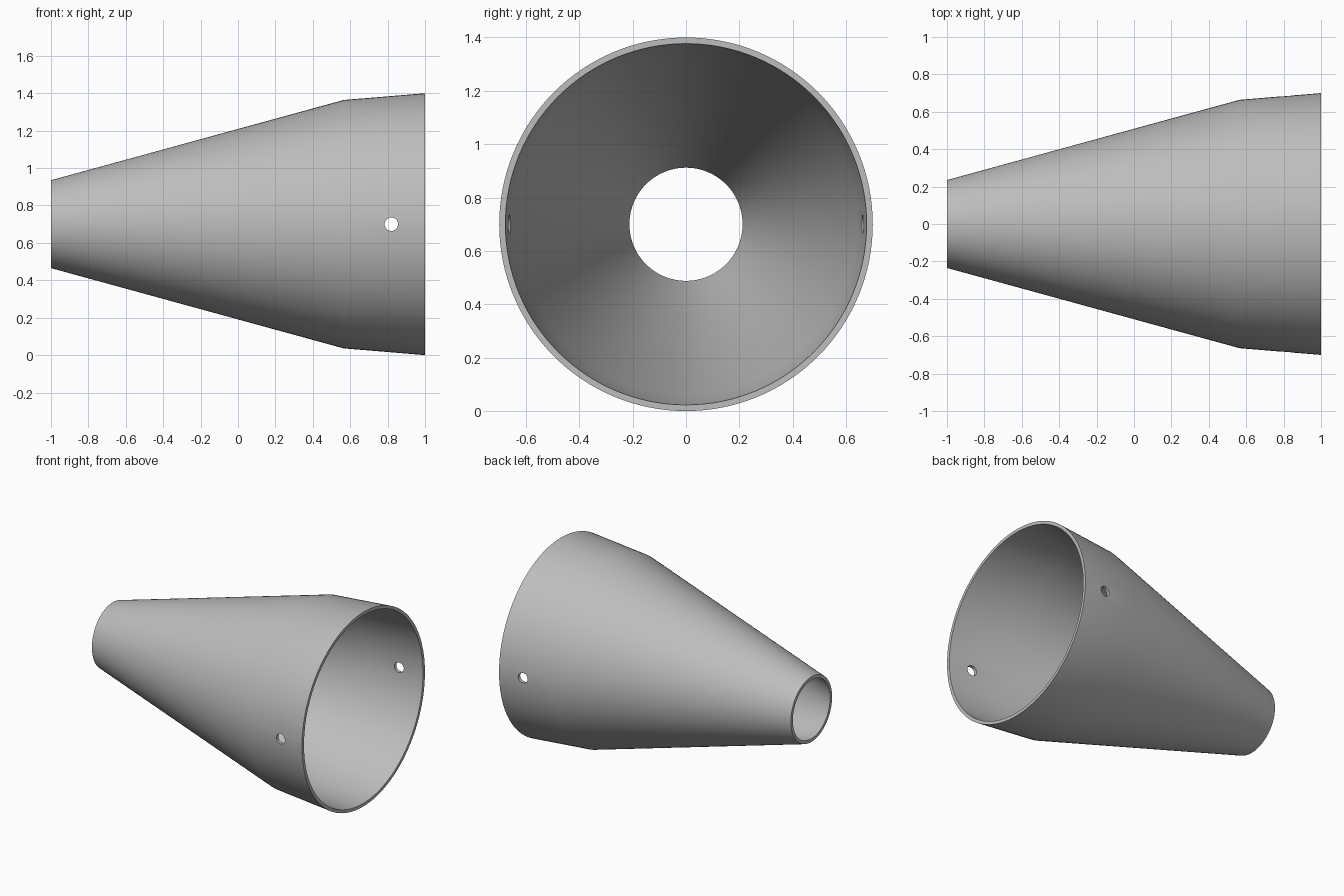
import bpy, math
from mathutils import Matrix

cube = bpy.data.objects.get("Cube")
if cube:
    bpy.data.objects.remove(cube, do_unlink=True)

SIDES = 128
AXIS_Z = 0.70

grey = bpy.data.materials.new("plain grey")
grey.use_nodes = True
colour = (0.51, 0.51, 0.51, 1)
grey.diffuse_color = colour
grey.node_tree.nodes["Principled BSDF"].inputs["Base Color"].default_value = colour


def revolve(name, profile):
    """Closed ring of (x, radius) points turned around the x axis."""
    n = len(profile)
    verts = []
    for i in range(SIDES):
        a = math.tau * i / SIDES
        verts += [(x, r * math.cos(a), r * math.sin(a) + AXIS_Z) for x, r in profile]
    faces = []
    for i in range(SIDES):
        j = (i + 1) % SIDES
        for k in range(n):
            m = (k + 1) % n
            faces.append((i * n + k, i * n + m, j * n + m, j * n + k))
    mesh = bpy.data.meshes.new(name)
    mesh.from_pydata(verts, [], faces)
    obj = bpy.data.objects.new(name, mesh)
    bpy.context.collection.objects.link(obj)
    bpy.context.view_layer.objects.active = obj
    obj.select_set(True)
    bpy.ops.object.mode_set(mode='EDIT')
    bpy.ops.mesh.select_all(action='SELECT')
    bpy.ops.mesh.normals_make_consistent(inside=False)
    bpy.ops.object.mode_set(mode='OBJECT')
    return obj


bpy.ops.object.select_all(action='DESELECT')

# Thin hollow cone with a gently flared collar
outer = [(-1, 0.235), (0.565, 0.664), (1, 0.70)]
inner = [(1, 0.677), (0.565, 0.641), (-1, 0.212)]
shell = revolve("cone_shell", outer + inner)
shell.data.materials.append(grey)

# Pin hole drilled through both side walls
bpy.ops.mesh.primitive_cylinder_add(vertices=32, radius=0.036, depth=2,
                                    location=(0.82, 0, AXIS_Z),
                                    rotation=(math.pi / 2, 0, 0))
drill = bpy.context.object
drill.name = "pin_hole_cutter"
drill.data.materials.append(grey)
cut = shell.modifiers.new("pin holes", 'BOOLEAN')
cut.object = drill
cut.operation = 'DIFFERENCE'
cut.solver = 'EXACT'

# Apply the cut and drop the cutter
bpy.ops.object.select_all(action='DESELECT')
shell.select_set(True)
bpy.context.view_layer.objects.active = shell
bpy.ops.object.modifier_apply(modifier=cut.name)
bpy.data.objects.remove(drill, do_unlink=True)
bpy.ops.object.shade_smooth_by_angle(angle=math.radians(30))
